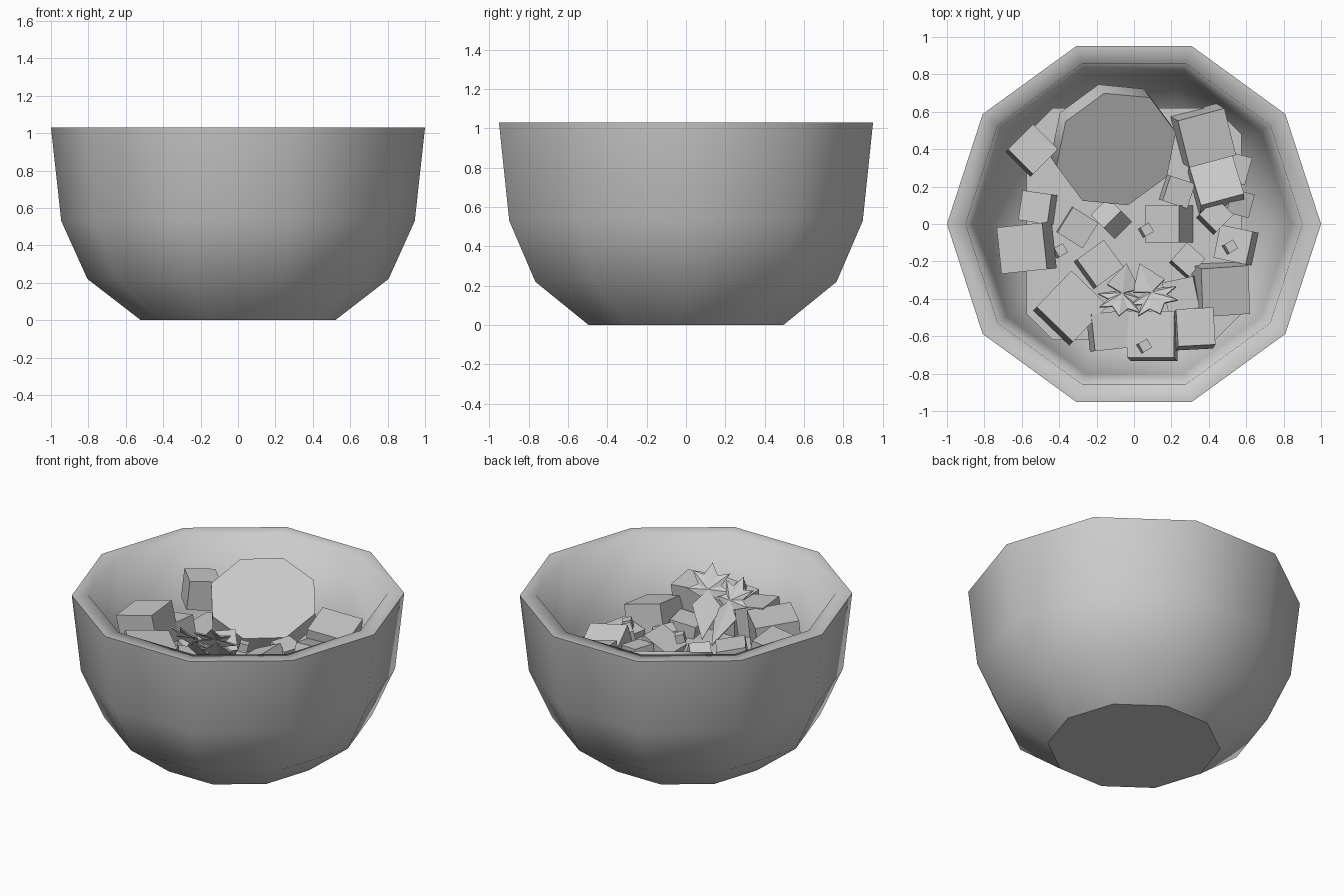
import bpy, bmesh
from math import radians, sin, cos, pi
from mathutils import Matrix, Vector

cube = bpy.data.objects.get("Cube")
if cube:
    bpy.data.objects.remove(cube, do_unlink=True)

# Single matte grey
GREY = (0.6, 0.6, 0.6, 1)
grey = bpy.data.materials.new("plain_grey")
grey.use_nodes = True
grey.diffuse_color = GREY
grey.node_tree.nodes["Principled BSDF"].inputs["Base Color"].default_value = GREY


def add(name, bm, matrix=Matrix(), smooth=None):
    mesh = bpy.data.meshes.new(name)
    bm.transform(matrix)
    bm.to_mesh(mesh)
    bm.free()
    mesh.materials.append(grey)
    obj = bpy.data.objects.new(name, mesh)
    bpy.context.collection.objects.link(obj)
    if smooth:
        bpy.ops.object.select_all(action="DESELECT")
        obj.select_set(True)
        bpy.context.view_layer.objects.active = obj
        bpy.ops.object.shade_smooth_by_angle(angle=radians(smooth))
    return obj


def rot(degrees, axis):
    return Matrix.Rotation(radians(degrees), 4, axis)


def chunk(name, x, y, top, size, yaw, lean=0, pitch=0):
    """Cube whose upper face centre lies at (x, y, top)."""
    bm = bmesh.new()
    bmesh.ops.create_cube(bm, size=size)
    turn = rot(yaw, "Z") @ rot(lean, "Y") @ rot(pitch, "X")
    face = Vector((x, y, top))
    add(name, bm, Matrix.Translation(face) @ turn @ Matrix.Translation((0, 0, -size / 2)))


# Ten-sided bowl, outer wall then rim then inner wall; crisp foot, soft inner lip
SIDES = 10
profile = [(.52, 0), (.805, .22), (.945, .53), (1, 1.03),
           (.9, 1.03), (.84, .55), (.72, .28), (.48, .1)]
bm = bmesh.new()
rings = [[bm.verts.new((r * cos(2 * pi * i / SIDES), r * sin(2 * pi * i / SIDES), z))
          for i in range(SIDES)] for r, z in profile]
for low, high in zip(rings, rings[1:]):
    for i in range(SIDES):
        j = (i + 1) % SIDES
        bm.faces.new((low[i], low[j], high[j], high[i]))
foot = bm.faces.new(rings[0][::-1])
bm.faces.new(rings[-1])
for edge in foot.edges:
    edge.smooth = False
add("bowl", bm, smooth=90)

# Filling: chamfered slab under the chunks
bm = bmesh.new()
bmesh.ops.create_cube(bm, size=1)
bmesh.ops.scale(bm, vec=(1.15, 1.24, .3), verts=bm.verts)
uprights = [e for e in bm.edges if abs(e.verts[0].co.z - e.verts[1].co.z) > .1]
bmesh.ops.bevel(bm, geom=uprights, offset=.14, segments=1, affect="EDGES")
add("filling", bm, Matrix.Translation((0, 0, .42)))

# Large thick slice tilted towards the front
bm = bmesh.new()
bmesh.ops.create_cone(bm, cap_ends=True, segments=8, radius1=.335, radius2=.335, depth=.13)
tilt = Vector((0, 0, 1)).rotation_difference(Vector((.24, -.36, .9))).to_matrix().to_4x4()
add("slice", bm, Matrix.Translation((-.095, .4, .825)) @ tilt @ rot(14, "Z")
    @ Matrix.Translation((0, 0, -.065)), smooth=50)

# Chunks: x, y, top height, size, yaw, lean and sometimes pitch
chunks = [
    (-.54, .4, .86, .19, 45, 6), (-.53, .09, .7, .16, -8, -12),
    (-.6, -.13, .83, .25, 6, -12), (-.3, -.02, .63, .16, -32, 5),
    (-.15, .06, .71, .13, -45, -40), (-.18, -.21, .67, .18, 36, 10),
    (-.33, -.44, .81, .27, 46, 6), (-.12, -.57, .8, .2, 6, 8),
    (.09, -.59, .8, .25, 0, -4, -4), (.33, -.55, .83, .2, 3, 4, -6),
    (.49, -.36, .73, .26, 4, 14, 8), (.29, -.19, .65, .13, 48, 10),
    (.53, -.11, .63, .18, -12, -10), (.15, 0, .69, .2, 0, -25),
    (.44, .05, .7, .13, 45, 10), (.57, .11, .66, .13, -15, 20),
    (.24, .17, .7, .14, -18, 8), (.25, -.38, .66, .17, 12, -8),
    (.54, .3, .66, .15, -15, 5),
]
for i, spec in enumerate(chunks):
    chunk(f"chunk_{i + 1}", *spec)
chunk("large_back_chunk", .39, .46, .76, .26, 15, 8, 8)
chunk("large_front_chunk", .44, .24, .72, .24, 15, 6, -18)

# Crumbs: x, y, top height
crumbs = [(-.39, -.14, .62), (.06, -.65, .84), (.52, -.12, .68), (.07, -.03, .74)]
for i, (x, y, top) in enumerate(crumbs):
    chunk(f"crumb_{i + 1}", x, y, top, .055, 30, 15)

# Jagged leaf: half outline as fractions of its length, wedge stalk then lobes
half_leaf = [(.19, .44), (.07, .54), (.28, .64), (.15, .71), (.24, .88), (.09, .84)]


def leaf(name, base, tip):
    base, tip = Vector(base), Vector(tip)
    up = tip - base
    side = up.cross(Vector((0, 0, 1))).normalized() * up.length
    normal = side.cross(up).normalized()
    mirrored = [(-u, v) for u, v in reversed(half_leaf)]
    bm = bmesh.new()
    outline = [bm.verts.new(base + side * u + up * v)
               for u, v in [(0, 0), *half_leaf, (0, 1), *mirrored]]
    centre = bm.verts.new(base + up * .64 + normal * .025)
    for a, b in zip(outline, outline[1:] + outline[:1]):
        bm.faces.new((centre, a, b))
    obj = add(name, bm)
    obj.modifiers.new("thickness", "SOLIDIFY").thickness = .008


leaf("right_leaf", (-.04, -.21, .62), (-.08, -.49, .98))
leaf("left_leaf", (.03, -.21, .64), (.14, -.48, 1.02))
